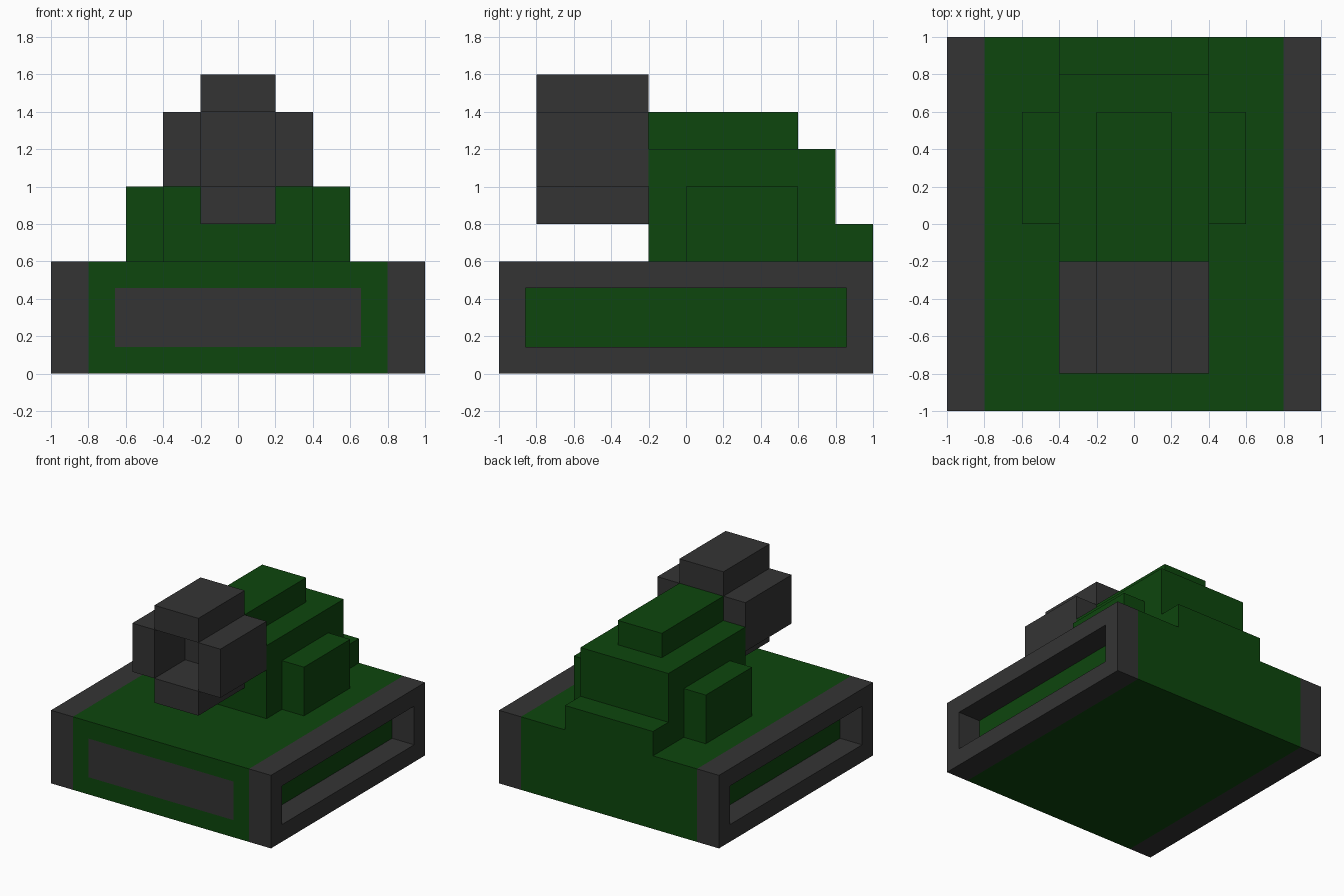
import bpy
import bmesh
from mathutils import Vector

cube = bpy.data.objects.get("Cube")
if cube:
    bpy.data.objects.remove(cube, do_unlink=True)


def make_material(name, rgb):
    mat = bpy.data.materials.new(name)
    mat.use_nodes = True
    mat.diffuse_color = (*rgb, 1)
    bsdf = next(n for n in mat.node_tree.nodes if n.type == 'BSDF_PRINCIPLED')
    bsdf.inputs["Base Color"].default_value = (*rgb, 1)
    bsdf.inputs["Roughness"].default_value = 0.9
    return mat


GREEN = make_material("dark green", (0.004, 0.061, 0.004))
GREY = make_material("dark grey", (0.034, 0.034, 0.034))


def face_towards(bm, direction):
    """The face of a box that points along the given direction."""
    bm.normal_update()
    return max(bm.faces, key=lambda f: f.normal.dot(Vector(direction)))


def box(name, x, y, z, mats, edit=None):
    """Box spanning the (min, max) ranges, with an optional bmesh edit."""
    bm = bmesh.new()
    bmesh.ops.create_cube(bm, size=1)
    for v in bm.verts:
        v.co = [r[1] if c > 0 else r[0] for c, r in zip(v.co, (x, y, z))]
    if edit:
        edit(bm)
    mesh = bpy.data.meshes.new(name)
    bm.to_mesh(mesh)
    bm.free()
    for m in mats:
        mesh.materials.append(m)
    obj = bpy.data.objects.new(name, mesh)
    bpy.context.collection.objects.link(obj)
    return obj


def side_range(side, inner, outer):
    return tuple(sorted((side * inner, side * outer)))


# Hull with a flush grey panel inset in its front face
def front_panel(bm):
    face = face_towards(bm, (0, -1, 0))
    bmesh.ops.inset_region(bm, faces=[face], thickness=0.2)
    face.material_index = 1


box("hull", (-0.8, 0.8), (-1, 1), (0, 0.6), [GREEN, GREY], front_panel)

# Tracks with a long slot through to the hull side, and side pods
for side, label in ((1, "left"), (-1, "right")):
    def slot(bm, side=side):
        bmesh.ops.delete(bm, geom=[face_towards(bm, (-side, 0, 0))],
                         context='FACES_ONLY')
        face = face_towards(bm, (side, 0, 0))
        bmesh.ops.inset_region(bm, faces=[face], thickness=0.2)
        ret = bmesh.ops.extrude_discrete_faces(bm, faces=[face])
        floor = ret["faces"][0]
        bmesh.ops.translate(bm, verts=floor.verts, vec=(-0.2 * side, 0, 0))
        # open the slot so that the green hull shows
        bmesh.ops.delete(bm, geom=[floor], context='FACES_ONLY')

    box(label + "_track", side_range(side, 0.8, 1), (-1, 1), (0, 0.6), [GREY], slot)
    box(label + "_side_pod", side_range(side, 0.4, 0.6), (0, 0.6), (0.6, 1), [GREEN])

# Turret, its raised roof and the rear step
box("turret", (-0.4, 0.4), (-0.2, 0.8), (0.6, 1.2), [GREEN])
box("turret_roof", (-0.2, 0.2), (-0.2, 0.6), (1.2, 1.4), [GREEN])
box("rear_step", (-0.4, 0.4), (0.8, 1), (0.6, 0.8), [GREEN])

# Hollow cannon: four walls around a bore closed at the back
GUN_Y = (-0.8, -0.2)
box("cannon_top", (-0.2, 0.2), GUN_Y, (1.4, 1.6), [GREY])
box("cannon_bottom", (-0.2, 0.2), GUN_Y, (0.8, 1), [GREY])
for side, label in ((1, "left"), (-1, "right")):
    box("cannon_" + label + "_wall", side_range(side, 0.2, 0.4), GUN_Y, (1, 1.4), [GREY])
box("cannon_breech", (-0.2, 0.2), (-0.4, -0.2), (1, 1.4), [GREY])
